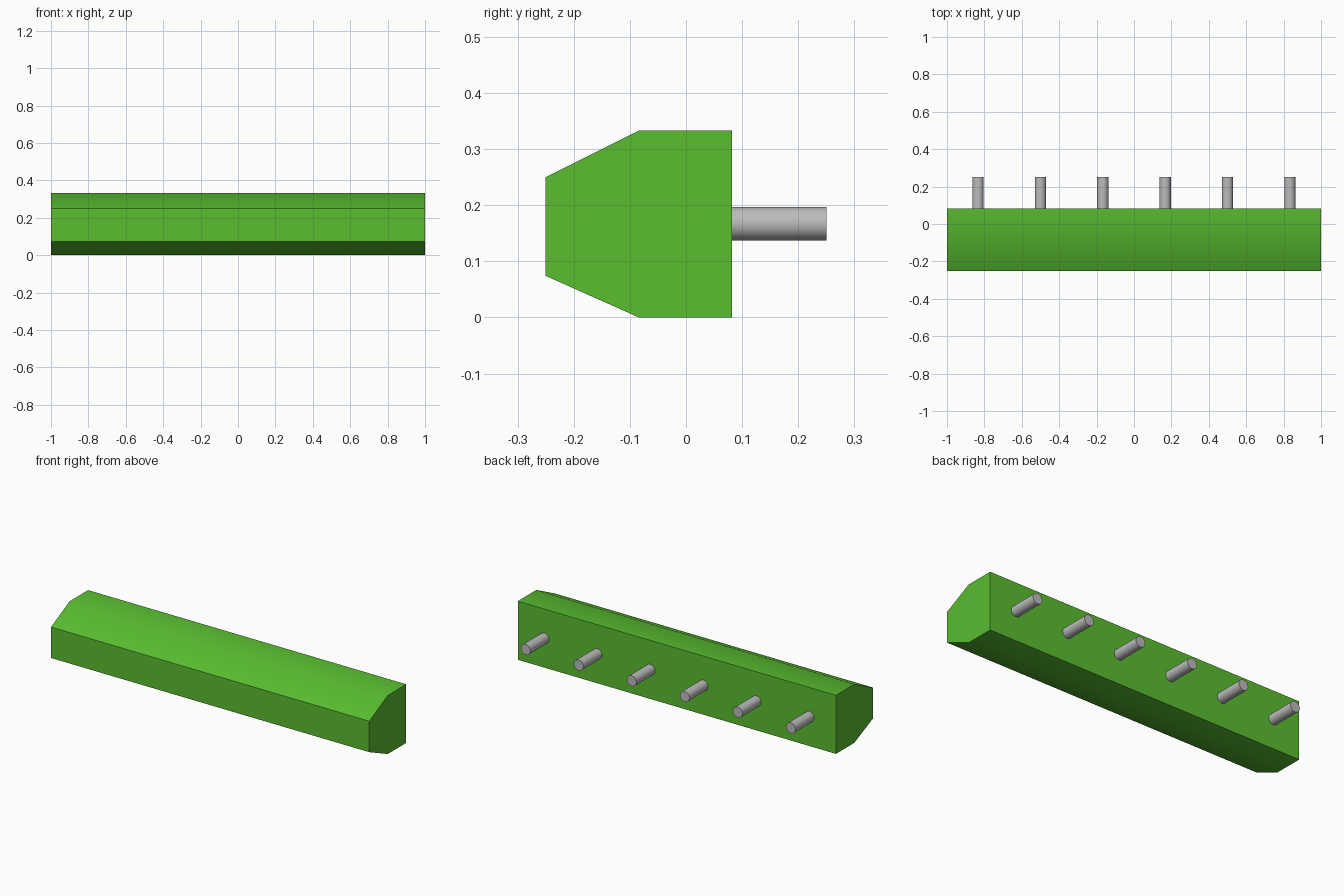
import bpy
import bmesh
import math

cube = bpy.data.objects.get("Cube")
if cube:
    bpy.data.objects.remove(cube, do_unlink=True)


def make_material(name, rgb):
    mat = bpy.data.materials.new(name)
    mat.use_nodes = True
    mat.diffuse_color = (*rgb, 1)
    mat.node_tree.nodes["Principled BSDF"].inputs["Base Color"].default_value = (*rgb, 1)
    return mat


def finish(obj, mat):
    obj.data.materials.append(mat)
    bpy.ops.object.select_all(action='DESELECT')
    obj.select_set(True)
    bpy.context.view_layer.objects.active = obj
    bpy.ops.object.shade_smooth_by_angle(angle=math.radians(30))


green = make_material("green plastic", (0.10, 0.51, 0.03))
grey = make_material("grey metal", (0.50, 0.50, 0.50))

# Housing: side profile (y, z) extruded along x
BACK = 0.082
profile = [(-0.25, 0.074), (-0.25, 0.25), (-0.084, 0.333),
           (BACK, 0.333), (BACK, 0), (-0.084, 0)]
bm = bmesh.new()
end = bm.faces.new([bm.verts.new((-1, y, z)) for y, z in profile])
ext = bmesh.ops.extrude_face_region(bm, geom=[end], use_keep_orig=True)
moved = [v for v in ext["geom"] if isinstance(v, bmesh.types.BMVert)]
bmesh.ops.translate(bm, verts=moved, vec=(2, 0, 0))
bmesh.ops.recalc_face_normals(bm, faces=bm.faces)
mesh = bpy.data.meshes.new("housing")
bm.to_mesh(mesh)
bm.free()
housing = bpy.data.objects.new("housing", mesh)
bpy.context.collection.objects.link(housing)
finish(housing, green)

# Row of round pins along the back
PINS, TIP, RADIUS = 6, 0.25, 0.03
pitch = 2 / PINS
for i in range(PINS):
    bpy.ops.mesh.primitive_cylinder_add(
        vertices=32, radius=RADIUS, depth=TIP - BACK,
        location=(-1 + pitch * (i + 0.5), (TIP + BACK) / 2, 0.167),
        rotation=(math.pi / 2, 0, 0))
    pin = bpy.context.object
    pin.name = f"pin_{i + 1}"
    finish(pin, grey)
